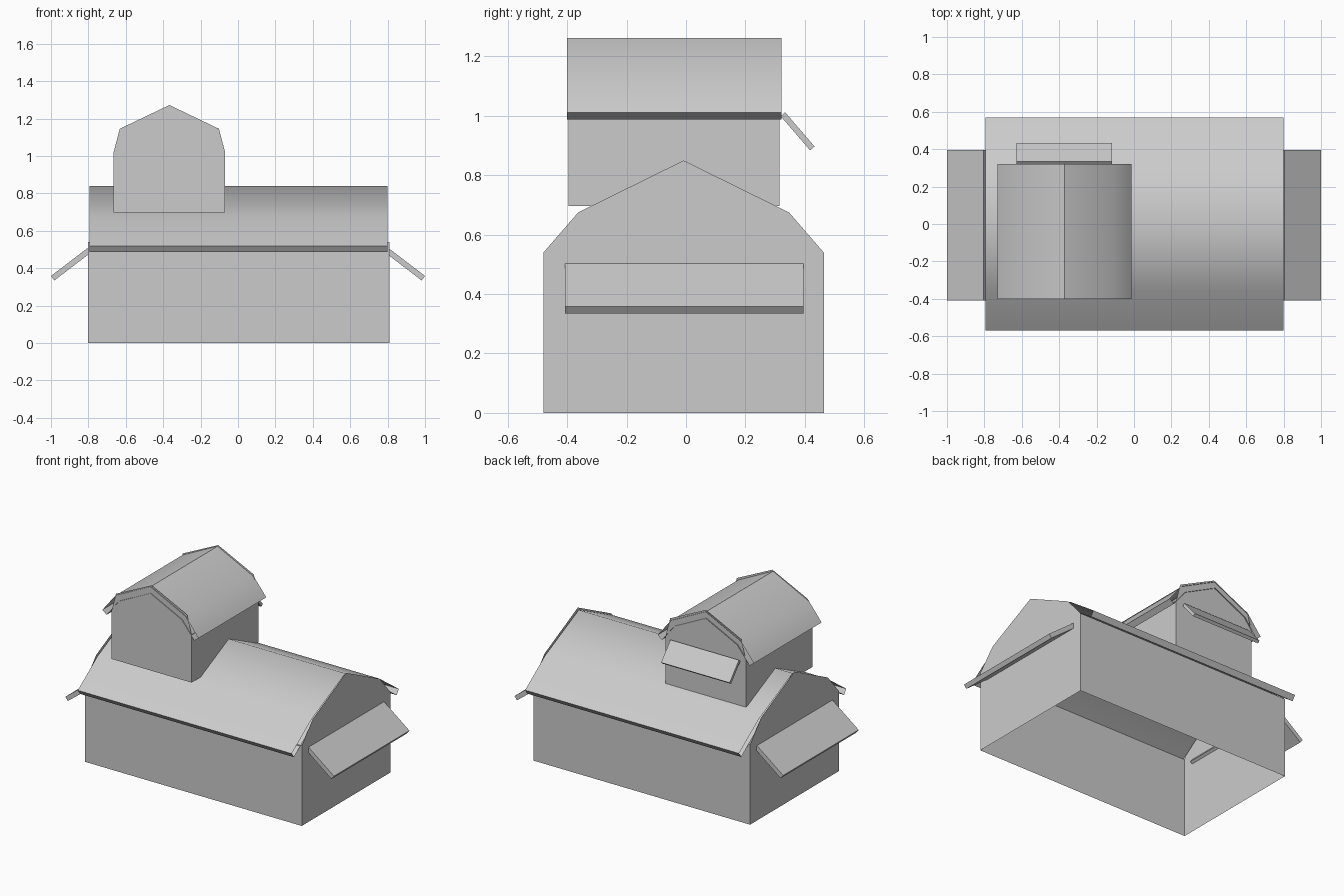
import bpy, bmesh, math
from mathutils import Vector

cube = bpy.data.objects.get("Cube")
if cube:
    bpy.data.objects.remove(cube, do_unlink=True)

# One plain grey for the whole building
grey = bpy.data.materials.new("plain_grey")
GREY = (0.6, 0.6, 0.6, 1)
grey.diffuse_color = GREY
grey.use_nodes = True
grey.node_tree.nodes["Principled BSDF"].inputs["Base Color"].default_value = GREY


def prism(name, profile, axis, span, centre=0, caps=True, skip=(), smooth=None):
    """Sweep an (across, up) profile along x or y; skip lists the open sides."""
    bm = bmesh.new()
    rings = []
    for along in span:
        ring = []
        for across, up in profile:
            pos = (along, across + centre, up) if axis == "x" else (across + centre, along, up)
            ring.append(bm.verts.new(pos))
        rings.append(ring)
    first, last = rings
    n = len(profile)
    for i in range(n):
        if i not in skip:
            j = (i + 1) % n
            bm.faces.new((first[i], first[j], last[j], last[i]))
    if caps:
        bm.faces.new(first)
        bm.faces.new(last)
    bmesh.ops.recalc_face_normals(bm, faces=bm.faces)
    mesh = bpy.data.meshes.new(name)
    bm.to_mesh(mesh)
    bm.free()
    mesh.materials.append(grey)
    obj = bpy.data.objects.new(name, mesh)
    bpy.context.collection.objects.link(obj)
    if smooth:
        bpy.ops.object.select_all(action="DESELECT")
        obj.select_set(True)
        bpy.context.view_layer.objects.active = obj
        bpy.ops.object.shade_smooth_by_angle(angle=math.radians(smooth))
    return obj


def house_profile(base, wall, kink, peak):
    """Barn-shaped outline, starting at the lower left corner."""
    half = [(wall[0], base), wall, kink]
    return [(-a, z) for a, z in half] + [(0, peak)] + half[::-1]


def roof_profile(eave, kink, peak, thick):
    """Folded sheet: outer skin, then the inner skin back again."""
    low = math.atan2(kink[1] - eave[1], eave[0] - kink[0])
    high = math.atan2(peak - kink[1], kink[0])
    mid = (low + high) / 2
    miter = thick / math.cos((low - high) / 2)
    inner = [(p[0] - math.sin(a) * t, p[1] - math.cos(a) * t)
             for p, a, t in ((eave, low, thick), (kink, mid, miter))]
    outer = [(-eave[0], eave[1]), (-kink[0], kink[1]), (0, peak), kink, eave]
    back = inner + [(0, peak - thick / math.cos(high))] + [(-a, z) for a, z in inner[::-1]]
    return outer + back


def slab(top, tip, thick):
    """Sloping slab outline, its outer face running from top to tip."""
    top, tip = Vector(top), Vector(tip)
    d = (tip - top).normalized()
    n = Vector((d.y, -d.x))
    if n.y > 0:
        n = -n
    return [tuple(p) for p in (top, tip, tip + n * thick, top + n * thick)]


# Shells are open underneath and under the roof
OPEN = (1, 2, 3, 4, 6)

# Main hall and its roof, along x
prism("main_walls", house_profile(0, (0.472, 0.54), (0.355, 0.675), 0.85),
      "x", (-0.802, 0.811), centre=-0.008, skip=OPEN)
prism("main_roof", roof_profile((0.57, 0.518), (0.36, 0.668), 0.84, 0.04),
      "x", (-0.794, 0.799), caps=False, smooth=58)

# Loft and its roof, along y
prism("loft_walls", house_profile(0.697, (0.298, 1.02), (0.265, 1.145), 1.272),
      "y", (-0.395, 0.314), centre=-0.367, skip=OPEN)
prism("loft_roof", roof_profile((0.358, 1.012), (0.26, 1.135), 1.263, 0.04),
      "y", (-0.4, 0.321), centre=-0.372, caps=False, smooth=45)

# Awnings on both hall ends
for side, sign in (("left", 1), ("right", -1)):
    prism(side + "_awning", slab((sign * 0.805, 0.507), (sign * 1.0, 0.358), 0.03),
          "y", (-0.408, 0.395))

# Awning on the back of the loft
prism("loft_awning", slab((0.334, 1.012), (0.433, 0.897), 0.02),
      "x", (-0.628, -0.118))
